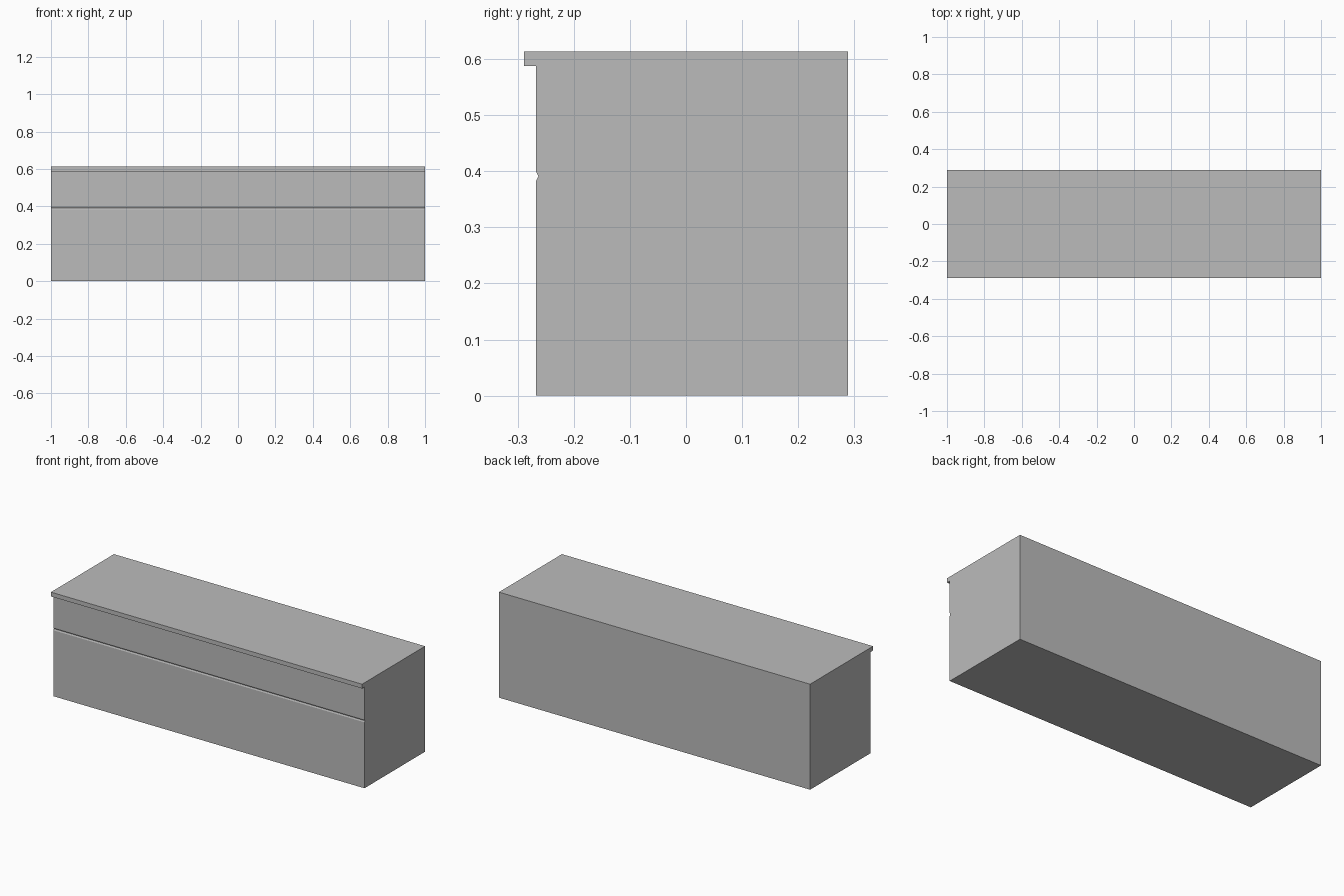
import bpy, bmesh

if "Cube" in bpy.data.objects:
    bpy.data.objects.remove(bpy.data.objects["Cube"])

# Single flat grey
grey = bpy.data.materials.new("grey")
grey.diffuse_color = (0.5, 0.5, 0.5, 1)
grey.use_nodes = True
grey.node_tree.nodes["Principled BSDF"].inputs["Base Color"].default_value = grey.diffuse_color

# Side profile (y, z): body, grooved front, overhanging top lip
profile = [
    (0.289, 0), (0.289, 0.613), (-0.289, 0.613), (-0.289, 0.588),
    (-0.267, 0.588), (-0.267, 0.399), (-0.263, 0.391), (-0.267, 0.383),
    (-0.267, 0),
]

# Extrude the profile along x
bm = bmesh.new()
face = bm.faces.new([bm.verts.new((-1, y, z)) for y, z in profile])
ext = bmesh.ops.extrude_face_region(bm, geom=[face])
verts = [v for v in ext["geom"] if isinstance(v, bmesh.types.BMVert)]
bmesh.ops.translate(bm, verts=verts, vec=(2, 0, 0))
bmesh.ops.recalc_face_normals(bm, faces=bm.faces[:])

mesh = bpy.data.meshes.new("counter_body")
bm.to_mesh(mesh)
bm.free()
mesh.materials.append(grey)
counter = bpy.data.objects.new("counter_body", mesh)
bpy.context.collection.objects.link(counter)
